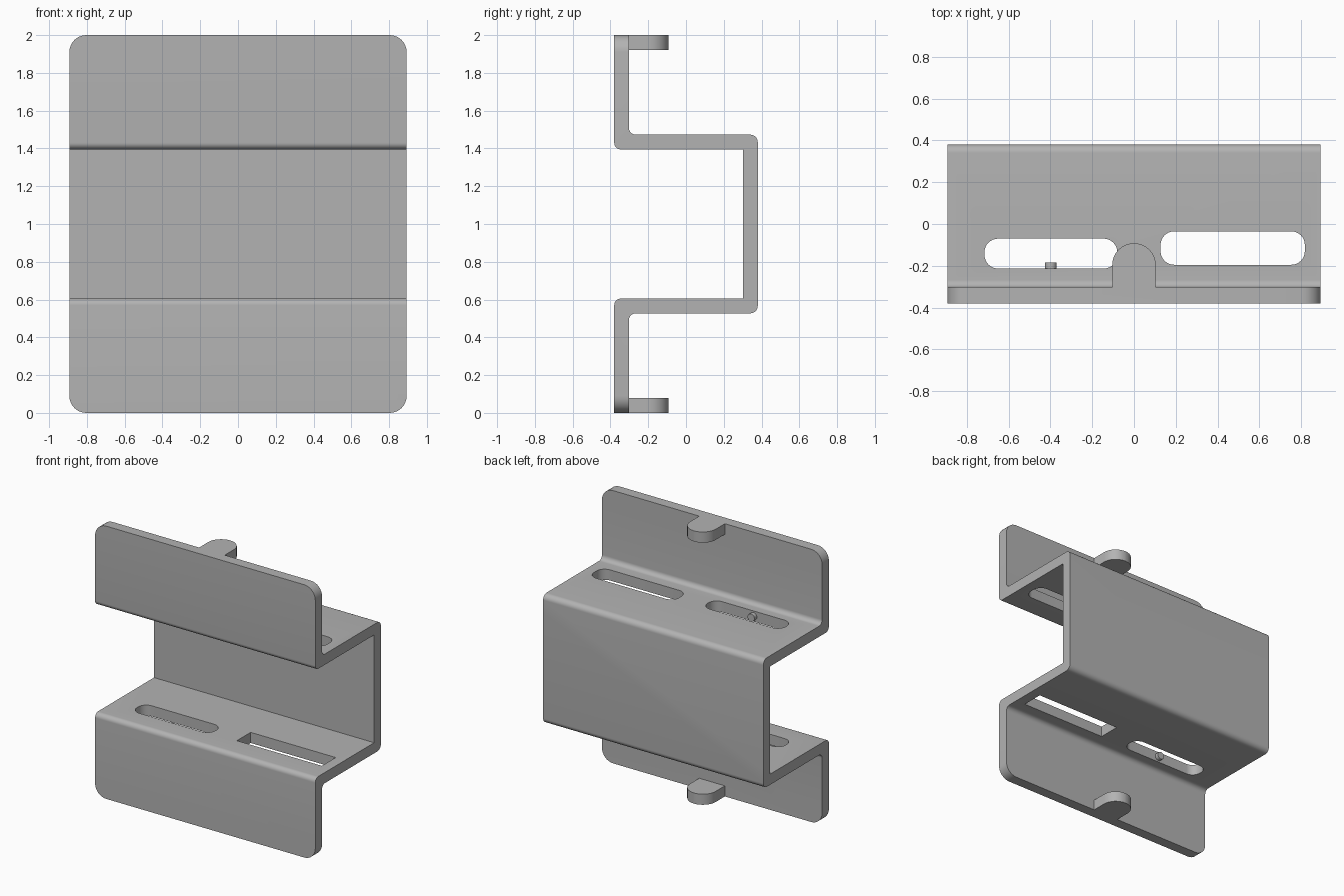
import bpy
import bmesh
from math import sin, cos, pi
from mathutils import Vector

if "Cube" in bpy.data.objects:
    bpy.data.objects.remove(bpy.data.objects["Cube"], do_unlink=True)

steel = bpy.data.materials.new("plain grey metal")
steel.use_nodes = True
GREY = (0.45, 0.45, 0.45, 1)
steel.diffuse_color = GREY
steel.node_tree.nodes["Principled BSDF"].inputs["Base Color"].default_value = GREY

T = 0.078            # sheet thickness
W, D = 0.893, 0.38   # half width, half depth
SHELF = 0.395        # shelf inner face, measured from mid height


def fillet(corners, steps=8):
    """Round each right-angled corner (u, v, radius) of an outline."""
    out = []
    for i, (u, v, r) in enumerate(corners):
        p = Vector((u, v))
        if r == 0:
            out.append(p)
            continue
        a = (Vector(corners[i - 1][:2]) - p).normalized()
        b = (Vector(corners[(i + 1) % len(corners)][:2]) - p).normalized()
        c = p + (a + b) * r
        for k in range(steps + 1):
            t = pi / 2 * k / steps
            out.append(c - b * r * cos(t) - a * r * sin(t))
    return out


def rect(u0, u1, v0, v1, r0, r1):
    return fillet([(u0, v0, r0), (u1, v0, r0), (u1, v1, r1), (u0, v1, r1)])


def prism(name, outline, axis, lo, hi):
    """Extrude a 2D outline along one axis from lo to hi."""
    place = {"x": lambda p, h: (h, p.x, p.y),
             "y": lambda p, h: (p.x, h, p.y),
             "z": lambda p, h: (p.x, p.y, h)}[axis]
    bm = bmesh.new()
    ends = [[bm.verts.new(place(p, h)) for p in outline] for h in (lo, hi)]
    bm.faces.new(ends[0])
    bm.faces.new(ends[1])
    n = len(outline)
    for i in range(n):
        j = (i + 1) % n
        bm.faces.new((ends[0][i], ends[0][j], ends[1][j], ends[1][i]))
    bmesh.ops.recalc_face_normals(bm, faces=bm.faces)
    mesh = bpy.data.meshes.new(name)
    bm.to_mesh(mesh)
    bm.free()
    mesh.materials.append(steel)
    ob = bpy.data.objects.new(name, mesh)
    bpy.context.collection.objects.link(ob)
    return ob


def combine(target, tool, operation):
    """Apply a boolean and discard the tool."""
    mod = target.modifiers.new("shape", "BOOLEAN")
    mod.operation, mod.solver, mod.object = operation, "EXACT", tool
    bpy.context.view_layer.objects.active = target
    bpy.ops.object.modifier_apply(modifier=mod.name)
    bpy.data.objects.remove(tool, do_unlink=True)


def smooth(ob):
    bpy.ops.object.select_all(action="DESELECT")
    ob.select_set(True)
    bpy.context.view_layer.objects.active = ob
    bpy.ops.object.shade_smooth_by_angle(angle=pi / 6)


# Folded sheet: upper half of the section, mirrored about mid height
S = SHELF
half_section = [(-D, 1, 0), (-D, S, 0.035), (D - T, S, 0),
                (D, S + T, 0.04), (-D + T, S + T, 0.035), (-D + T, 1, 0)]
front_side, back_side = half_section[:3], half_section[3:]
section = (front_side + [(y, -z, r) for y, z, r in reversed(front_side)]
           + [(y, -z, r) for y, z, r in reversed(back_side)] + back_side)
bracket = prism("folded_bracket",
                fillet([(y, z + 1, r) for y, z, r in section]), "x", -W, W)

# Rounded flange corners
combine(bracket, prism("corner_tool", rect(-W, W, 0, 2, 0.09, 0.09), "y", -1, 1),
        "INTERSECT")

# Slots in both shelves; the lower right one has square ends
for side, square in ((1, 0.065), (-1, 0)):
    z = 1 + side * (S + T / 2)
    for outline in (rect(-0.715, -0.08, -0.213, -0.07, 0.065, 0.065),
                    rect(0.127, 0.817, -0.195, -0.035, square, square)):
        combine(bracket, prism("slot_tool", outline, "z", z - 0.1, z + 0.1),
                "DIFFERENCE")

# Round-ended tabs at the top and bottom edges
for z in (0, 2 - T):
    tab = prism("tab", rect(-0.104, 0.104, -0.34, -0.092, 0, 0.1035), "z", z, z + T)
    combine(bracket, tab, "UNION")
smooth(bracket)

# Small pins standing on the front wall of each left slot
for name, side in (("upper_pin", 1), ("lower_pin", -1)):
    z = 1 + side * (S + T / 2)
    circle = [Vector((-0.398 + 0.028 * cos(k * pi / 12), z + 0.028 * sin(k * pi / 12)))
              for k in range(24)]
    smooth(prism(name, circle, "y", -0.23, -0.185))
